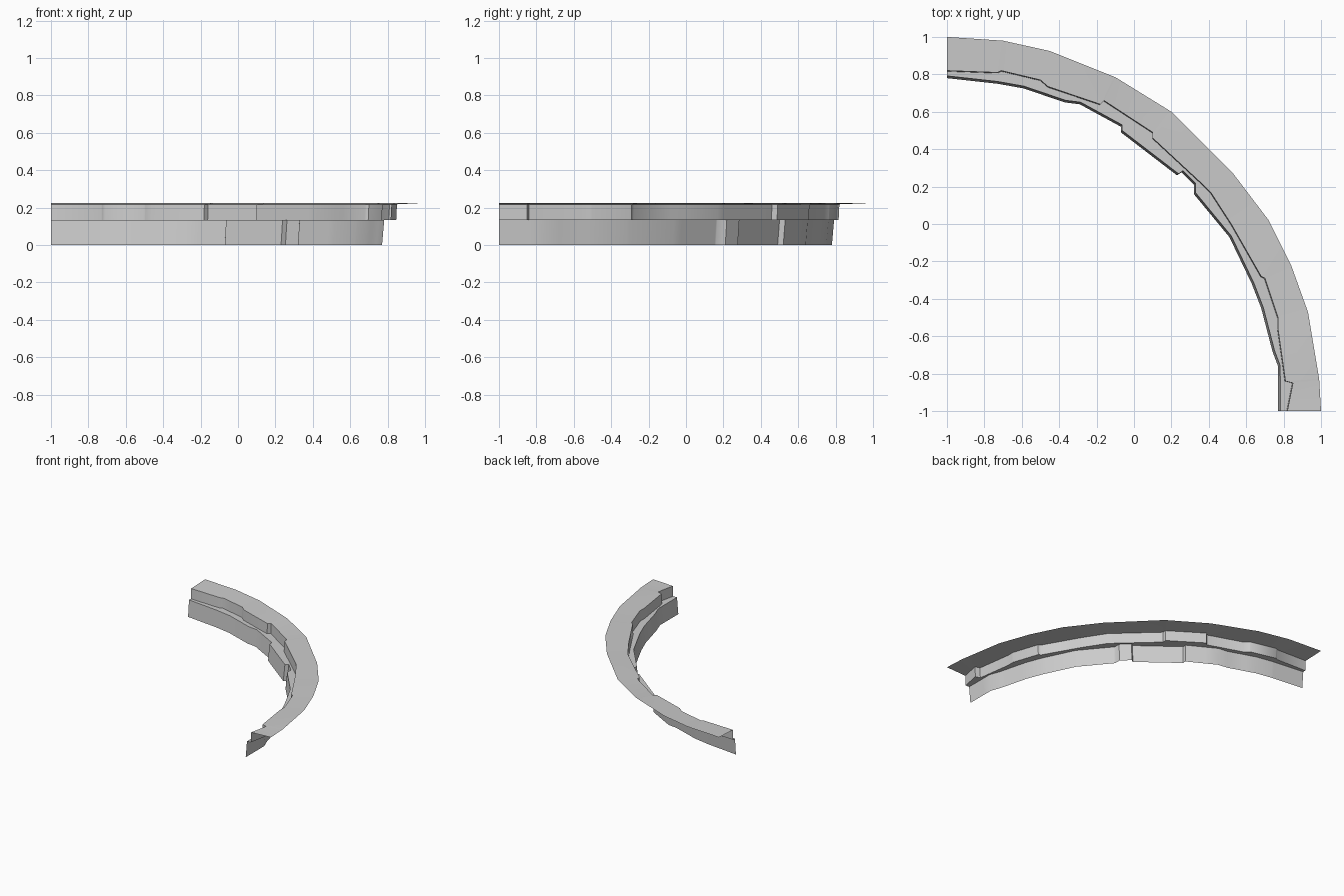
import bpy
import math
from mathutils import Vector

old = bpy.data.objects.get("Cube")
if old:
    bpy.data.objects.remove(old, do_unlink=True)

stone = bpy.data.materials.new("grey_stone")
stone.use_nodes = True
colour = (0.6, 0.6, 0.6, 1)
stone.diffuse_color = colour
bsdf = stone.node_tree.nodes["Principled BSDF"]
bsdf.inputs["Base Color"].default_value = colour
bsdf.inputs["Roughness"].default_value = 0.8

# Plan outlines, running from the left end round to the front end
OUTER = [(-1, 1), (-.7, .98), (-.45, .925), (-.1, .785), (.2, .6), (.53, .27),
         (.72, .02), (.84, -.22), (.93, -.47), (.99, -.83), (1, -1)]
UPPER = [(-1, .82), (-.73, .81), (-.71, .82), (-.5, .77), (-.46, .735),
         (-.18, .64), (-.16, .66), (.1, .49), (.1, .46), (.38, .2), (.41, .17),
         (.52, 0), (.68, -.28), (.7, -.29), (.77, -.5), (.77, -.56),
         (.81, -.84), (.85, -.85), (.82, -1)]
LOWER = [(-1, .78), (-.73, .75), (-.59, .725), (-.37, .65), (-.29, .64),
         (-.07, .52), (-.07, .49), (.23, .26), (.25, .28), (.32, .21), (.32, .16),
         (.51, -.07), (.63, -.32), (.68, -.45), (.74, -.68), (.77, -.76), (.77, -1)]
CENTRE = Vector((-1, -1))


def polar(outline):
    """Bearing and plan position of each corner, with bearings kept rising."""
    result, last = [], -1
    for p in outline:
        d = Vector(p) - CENTRE
        last = max(math.atan2(d.x, d.y), last + 0.003)
        result.append((last, d.length))
    return result


def radius_at(path, angle):
    """Distance from the centre to a straight-sided outline along a bearing."""
    for (a, ra), (b, rb) in zip(path, path[1:]):
        if angle <= b + 1e-6:
            break
    num = ra * rb * math.sin(b - a)
    return num / (ra * math.sin(angle - a) + rb * math.sin(b - angle))


def build_course(name, angles, rows):
    """Loft rows of (path, radial offset, height) into an open stone course."""
    verts, faces = [], []
    for angle in angles:
        for path, offset, z in rows:
            r = radius_at(path, angle) + offset
            verts.append((CENTRE.x + r * math.sin(angle),
                          CENTRE.y + r * math.cos(angle), z))
    n = len(rows)
    for i in range(len(angles) - 1):
        for j in range(n - 1):
            k = i * n + j
            faces.append((k, k + n, k + n + 1, k + 1))
    mesh = bpy.data.meshes.new(name)
    mesh.from_pydata(verts, [], faces)
    mesh.materials.append(stone)
    obj = bpy.data.objects.new(name, mesh)
    bpy.context.collection.objects.link(obj)
    bpy.ops.object.select_all(action="DESELECT")
    obj.select_set(True)
    bpy.context.view_layer.objects.active = obj
    bpy.ops.object.shade_smooth_by_angle(angle=math.radians(40))


def merged_angles(*paths):
    """All corner bearings of the outlines, without near duplicates."""
    result = []
    for a in sorted(a for path in paths for a, _ in path):
        if not result or a - result[-1] > 0.001:
            result.append(a)
    return result


outer, upper, lower = polar(OUTER), polar(UPPER), polar(LOWER)

# Coping: flat top and the inner face of the upper stones
build_course("upper_stone_course", merged_angles(outer, upper),
             [(outer, 0, .225), (upper, 0, .218), (upper, -.004, .135)])

# Base: narrow ledge and the inner face of the lower stones
build_course("lower_stone_course", merged_angles(upper, lower),
             [(upper, -.004, .135), (lower, .012, .135), (lower, 0, 0)])
